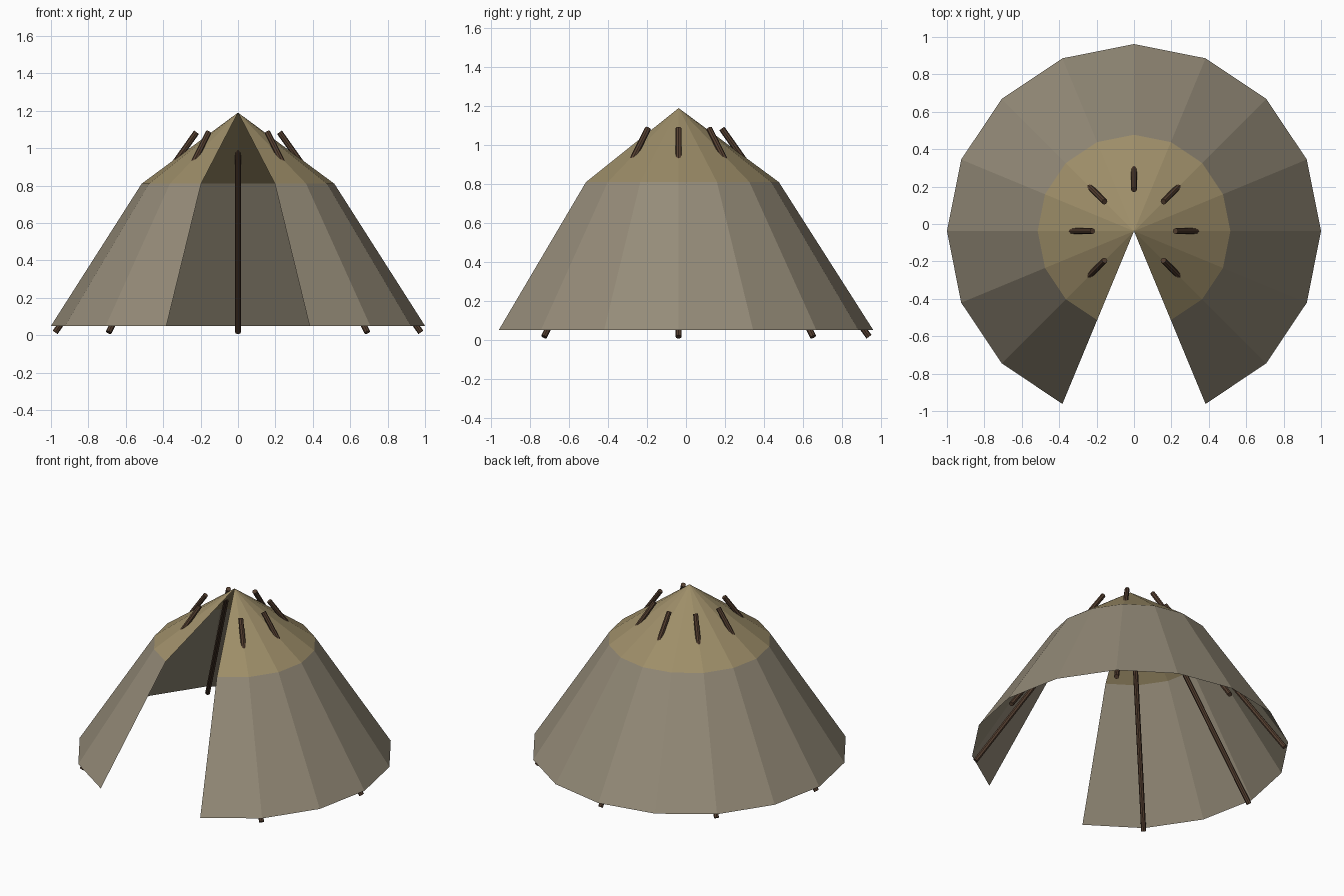
import bpy, bmesh
from math import radians, cos, sin
from mathutils import Vector

if "Cube" in bpy.data.objects:
    bpy.data.objects.remove(bpy.data.objects["Cube"])

CY = -0.038  # cone axis in y


def material(name, rgb):
    m = bpy.data.materials.new(name)
    m.diffuse_color = (*rgb, 1)
    m.use_nodes = True
    m.node_tree.nodes["Principled BSDF"].inputs["Base Color"].default_value = m.diffuse_color
    return m


def on_ring(r, z, deg):
    a = radians(deg)
    return Vector((r * cos(a), CY + r * sin(a), z))


def add_object(name, bm, mat):
    me = bpy.data.meshes.new(name)
    bm.to_mesh(me)
    bm.free()
    me.materials.append(mat)
    ob = bpy.data.objects.new(name, me)
    bpy.context.collection.objects.link(ob)
    return ob


# Angles of the 16-sided cone, leaving two sides open at the front
angles = [-67.5 + 22.5 * i for i in range(15)]
HEM, SHOULDER, APEX = (1.0, 0.05), (0.515, 0.81), 1.19

# Canvas wall
bm = bmesh.new()
low = [bm.verts.new(on_ring(*HEM, a)) for a in angles]
high = [bm.verts.new(on_ring(*SHOULDER, a)) for a in angles]
for i in range(14):
    bm.faces.new((low[i], low[i + 1], high[i + 1], high[i]))
add_object("canvas_wall", bm, material("canvas", (0.30, 0.26, 0.19)))

# Canvas cap
bm = bmesh.new()
rim = [bm.verts.new(on_ring(*SHOULDER, a)) for a in angles]
tip = bm.verts.new((0, CY, APEX))
for i in range(14):
    bm.faces.new((rim[i], rim[i + 1], tip))
add_object("canvas_cap", bm, material("cap_canvas", (0.34, 0.27, 0.14)))

# Seven leaning poles that poke out through the cap
wood = material("wood", (0.09, 0.05, 0.03))
for n, deg in enumerate(range(-45, 226, 45)):
    foot, head = on_ring(0.978, 0.015, deg), on_ring(0.222, 1.085, deg)
    axis = head - foot
    bm = bmesh.new()
    bmesh.ops.create_cone(bm, cap_ends=True, segments=8, radius1=0.016,
                          radius2=0.016, depth=axis.length)
    pole = add_object(f"pole_{n + 1}", bm, wood)
    pole.location = (foot + head) / 2
    pole.rotation_euler = axis.to_track_quat('Z', 'Y').to_euler()
